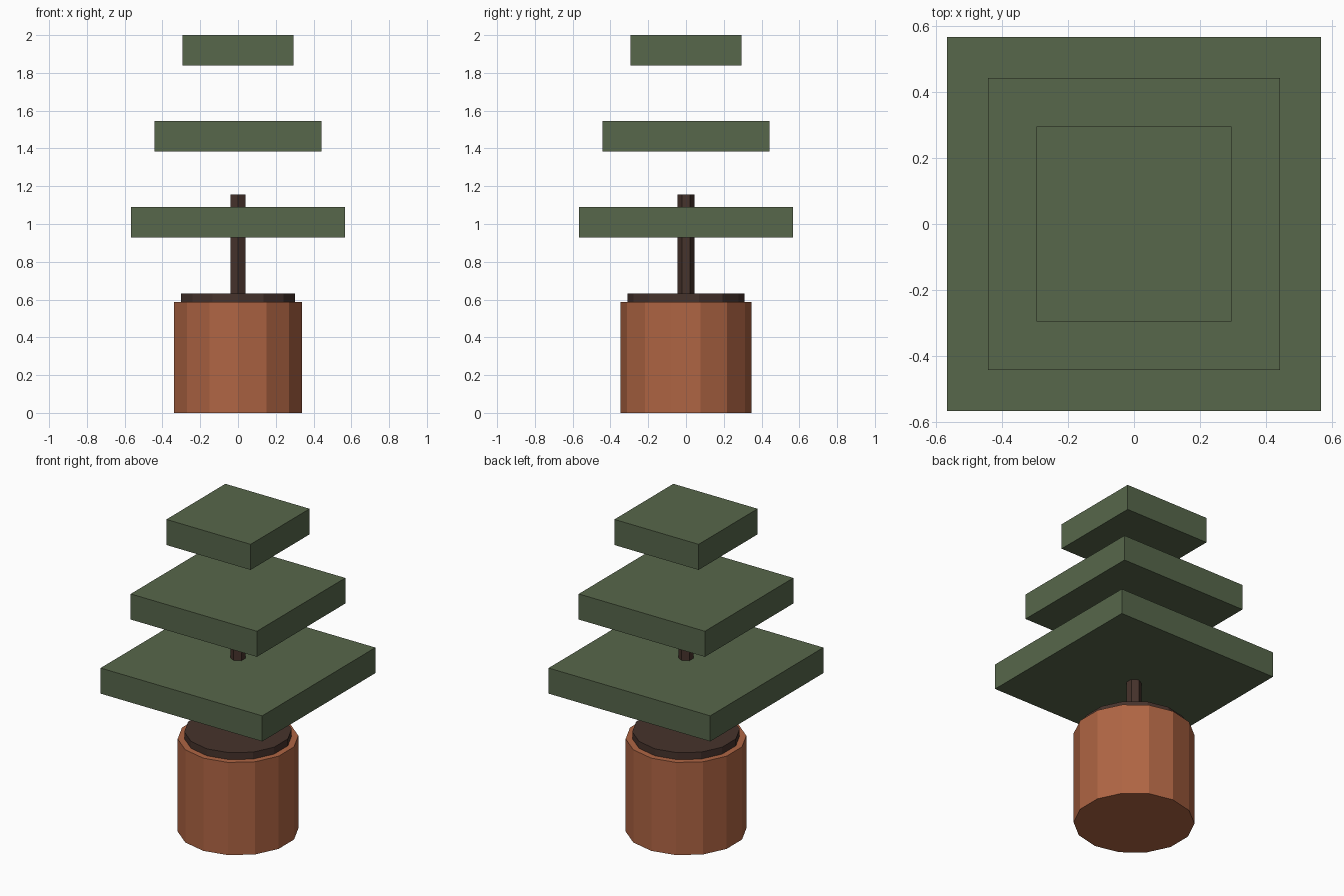
import bpy

if "Cube" in bpy.data.objects:
    bpy.data.objects.remove(bpy.data.objects["Cube"])


def material(name, rgb):
    m = bpy.data.materials.new(name)
    m.diffuse_color = (*rgb, 1.0)
    m.use_nodes = True
    m.node_tree.nodes["Principled BSDF"].inputs["Base Color"].default_value = m.diffuse_color
    return m


clay = material("clay", (0.43, 0.13, 0.057))
bark = material("dark_brown", (0.062, 0.033, 0.025))
green = material("leaf_green", (0.095, 0.135, 0.07))


def prism(name, sides, radius, z0, z1, mat):
    bpy.ops.mesh.primitive_cylinder_add(
        vertices=sides, radius=radius, depth=z1 - z0, location=(0, 0, (z0 + z1) / 2))
    ob = bpy.context.object
    ob.name = name
    ob.data.materials.append(mat)


def slab(name, half, z0, z1, mat):
    bpy.ops.mesh.primitive_cube_add(size=1, location=(0, 0, (z0 + z1) / 2))
    ob = bpy.context.object
    ob.name = name
    ob.scale = (2 * half, 2 * half, z1 - z0)
    bpy.ops.object.transform_apply(location=False, rotation=False, scale=True)
    ob.data.materials.append(mat)


# Pot, soil and trunk
prism("pot", 14, 0.347, 0.0, 0.587, clay)
prism("soil", 14, 0.309, 0.55, 0.631, bark)
prism("trunk", 6, 0.0445, 0.6, 1.155, bark)

# Three square foliage tiers, shrinking upwards
for i, half in enumerate((0.566, 0.442, 0.295)):
    z = 0.928 + 0.455 * i
    slab(f"foliage_tier_{i + 1}", half, z, z + 0.162, green)
